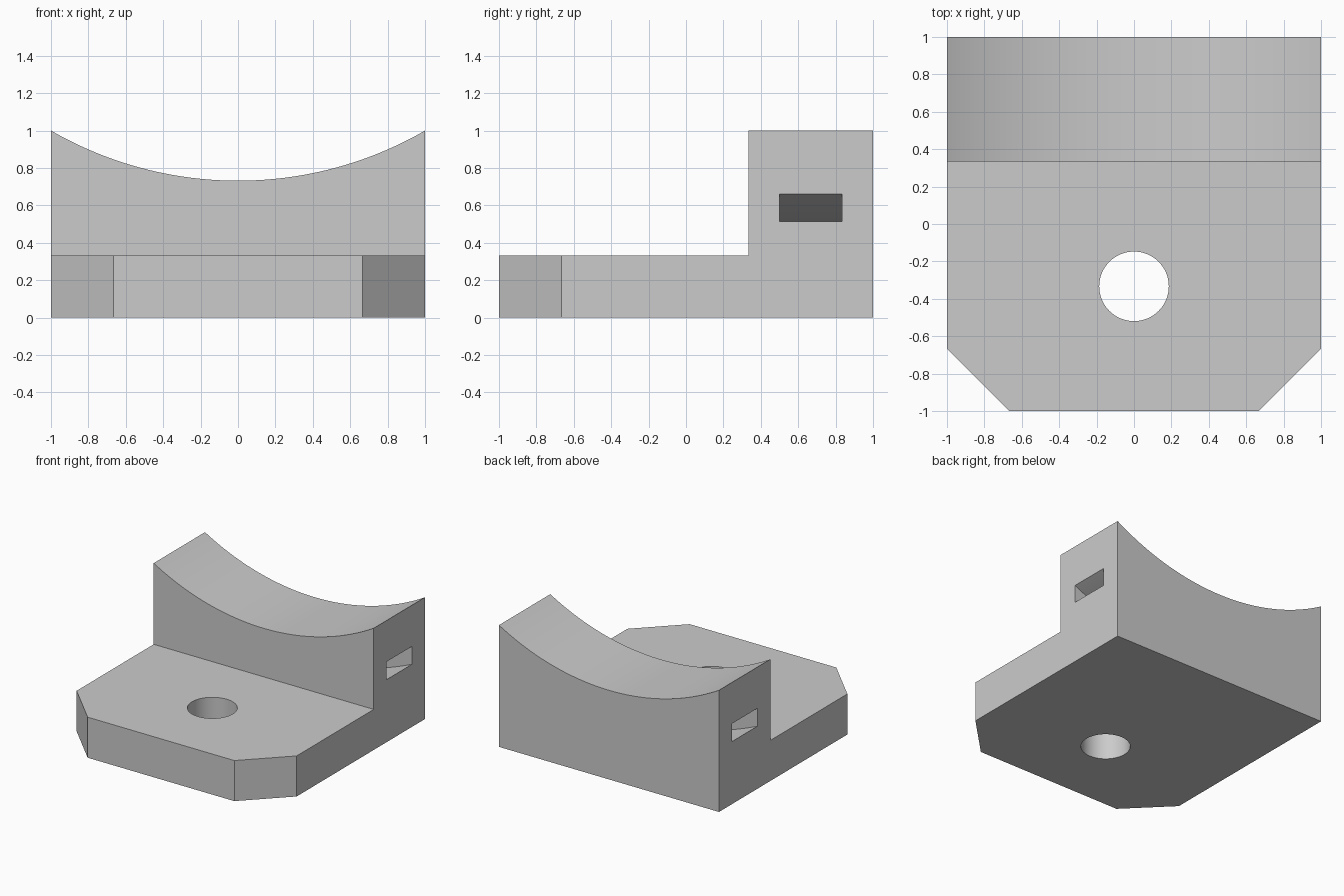
import bpy
import bmesh
from math import asin, sin, cos, sqrt
from mathutils import Vector

default = bpy.data.objects.get("Cube")
if default:
    bpy.data.objects.remove(default, do_unlink=True)

THIRD = 1 / 3
SADDLE_R = 2.0
ARC_Z = 1 + sqrt(SADDLE_R ** 2 - 1)   # centre height shared by saddle and slot

grey = bpy.data.materials.new("plain grey")
grey.use_nodes = True
grey.diffuse_color = (0.6, 0.6, 0.6, 1)
grey.node_tree.nodes["Principled BSDF"].inputs["Base Color"].default_value = (0.6, 0.6, 0.6, 1)


def prism(name, points, sweep, front_chamfer=0):
    """Closed outline swept along a vector, optionally with chamfered front corners."""
    bm = bmesh.new()
    face = bm.faces.new([bm.verts.new(p) for p in points])
    swept = bmesh.ops.extrude_face_region(bm, geom=[face])["geom"]
    verts = [v for v in swept if isinstance(v, bmesh.types.BMVert)]
    bmesh.ops.translate(bm, verts=verts, vec=Vector(sweep))
    bmesh.ops.recalc_face_normals(bm, faces=bm.faces)
    if front_chamfer:
        corners = [e for e in bm.edges
                   if all(v.co.y < -0.99 for v in e.verts)
                   and abs(e.verts[0].co.z - e.verts[1].co.z) > 0.1]
        bmesh.ops.bevel(bm, geom=corners, offset=front_chamfer,
                        segments=1, affect='EDGES')
    mesh = bpy.data.meshes.new(name)
    bm.to_mesh(mesh)
    bm.free()
    mesh.materials.append(grey)
    obj = bpy.data.objects.new(name, mesh)
    bpy.context.collection.objects.link(obj)
    return obj


def arc(radius, y, reach=1.1, steps=64):
    """Points of a hanging arc running from -x to +x."""
    half = asin(reach / radius)
    angles = [half * (2 * i / steps - 1) for i in range(steps + 1)]
    return [(radius * sin(a), y, ARC_Z - radius * cos(a)) for a in angles]


# L-shaped body: flat foot in front, tall block behind
side = [(-1, 0), (1, 0), (1, 1.1), (THIRD, 1.1), (THIRD, THIRD), (-1, THIRD)]
body = prism("saddle_bracket", [(-1, y, z) for y, z in side], (2, 0, 0), THIRD)

# Curved saddle on top of the block
saddle = prism("saddle_cutter",
               arc(SADDLE_R, 0.2) + [(1.1, 0.2, 1.4), (-1.1, 0.2, 1.4)], (0, 1, 0))

# Curved strap slot running through the block below the saddle
slot = prism("slot_cutter", arc(2.3, 0.5) + arc(2.433, 0.5)[::-1], (0, THIRD, 0))

# Round screw hole in the foot
bpy.ops.mesh.primitive_cylinder_add(vertices=64, radius=0.186, depth=1,
                                    location=(0, -THIRD, 0.1))
hole = bpy.context.object
hole.name = "hole_cutter"
hole.data.materials.append(grey)

for cutter in (saddle, slot, hole):
    cutter.hide_render = True
    mod = body.modifiers.new(cutter.name, 'BOOLEAN')
    mod.operation = 'DIFFERENCE'
    mod.solver = 'EXACT'
    mod.object = cutter

# Apply the cuts and clear away the cutters
bpy.ops.object.select_all(action='DESELECT')
body.select_set(True)
bpy.context.view_layer.objects.active = body
for mod in list(body.modifiers):
    bpy.ops.object.modifier_apply(modifier=mod.name)
for cutter in (saddle, slot, hole):
    bpy.data.objects.remove(cutter, do_unlink=True)

bpy.ops.object.shade_smooth_by_angle()
